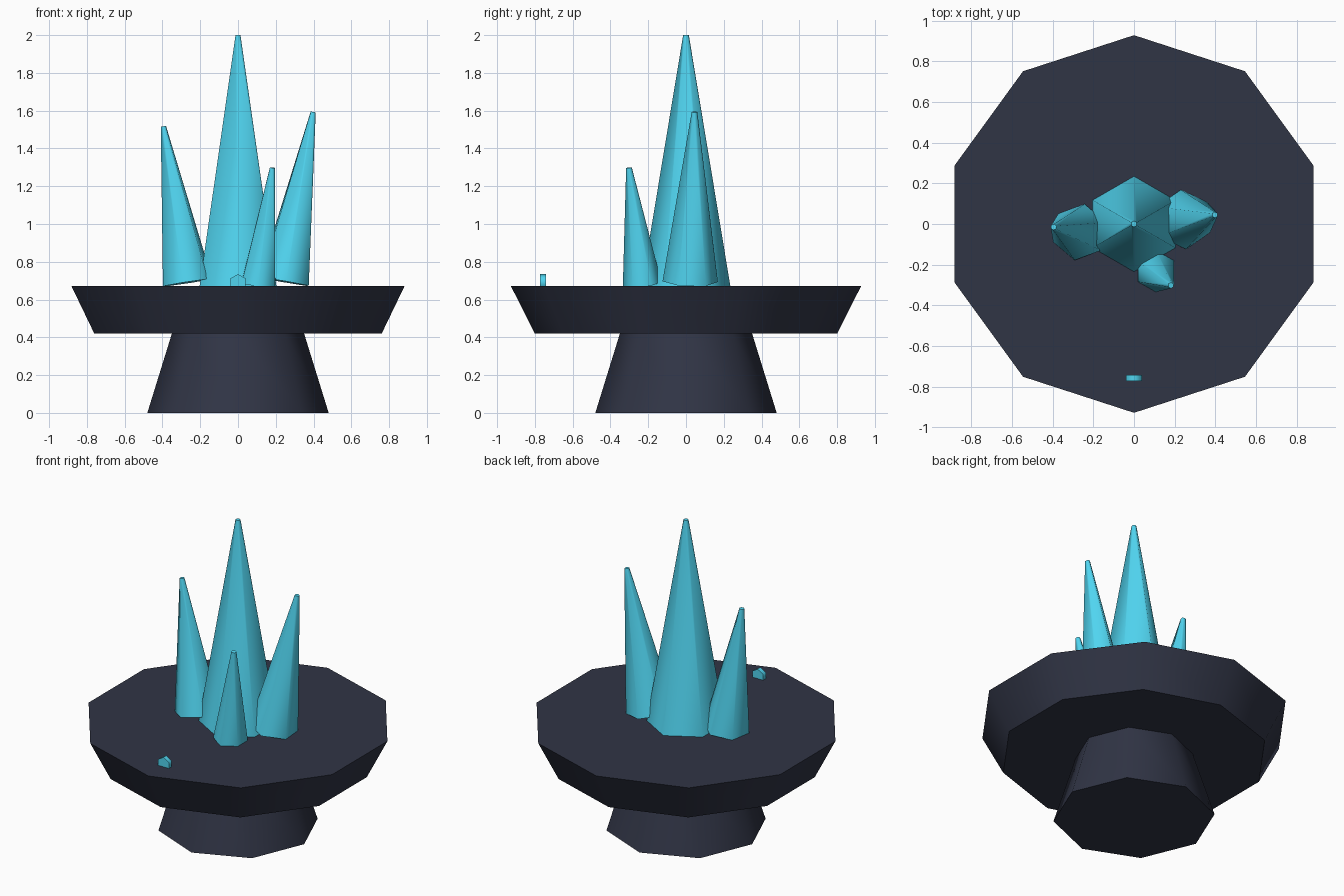
import bpy
from math import radians
from mathutils import Vector, Matrix

if "Cube" in bpy.data.objects:
    bpy.data.objects.remove(bpy.data.objects["Cube"])


def material(name, rgb):
    m = bpy.data.materials.new(name)
    m.diffuse_color = (*rgb, 1)
    m.use_nodes = True
    m.node_tree.nodes["Principled BSDF"].inputs["Base Color"].default_value = m.diffuse_color
    return m


STONE = material("dark_stone", (0.03, 0.035, 0.06))
CRYSTAL = material("cyan_crystal", (0.08, 0.66, 0.87))


def frustum(name, sides, r1, r2, base, tip, mat, spin=0):
    """Tapered prism from the base centre to the tip centre."""
    base, tip = Vector(base), Vector(tip)
    axis = tip - base
    bpy.ops.mesh.primitive_cone_add(vertices=sides, radius1=r1, radius2=r2,
                                    depth=axis.length)
    ob = bpy.context.object
    ob.name = name
    tilt = Vector((0, 0, 1)).rotation_difference(axis).to_matrix().to_4x4()
    ob.data.transform(Matrix.Translation((base + tip) / 2) @ tilt
                      @ Matrix.Rotation(radians(spin), 4, 'Z'))
    ob.data.materials.append(mat)
    bpy.ops.object.shade_smooth_by_angle(angle=radians(61))
    return ob


# Stone stand: octagonal foot and ten-sided flared plate
frustum("pedestal_foot", 8, 0.48, 0.35, (0, 0, 0), (0, 0, 0.42), STONE)
frustum("pedestal_plate", 10, 0.80, 0.928, (0, 0, 0.42), (0, 0, 0.673), STONE)

# Crystal cluster: upright centre and three leaning shards
frustum("main_crystal", 6, 0.235, 0.015, (0, 0, 0.67), (0, 0, 2), CRYSTAL)
frustum("left_crystal", 6, 0.14, 0.015, (-0.267, -0.04, 0.69),
        (-0.395, -0.015, 1.517), CRYSTAL, spin=-10)
frustum("right_crystal", 6, 0.147, 0.015, (0.243, 0.022, 0.695),
        (0.398, 0.045, 1.593), CRYSTAL, spin=5)
frustum("front_crystal", 6, 0.103, 0.015, (0.108, -0.232, 0.68),
        (0.182, -0.302, 1.298), CRYSTAL)

# Small hexagonal stud standing on the front of the plate
stud = frustum("front_stud", 6, 0.045, 0.045, (0, 0, -0.015), (0, 0, 0.015), CRYSTAL)
stud.data.transform(Matrix.Translation((0, -0.757, 0.69))
                    @ Matrix.Rotation(radians(90), 4, 'X'))
